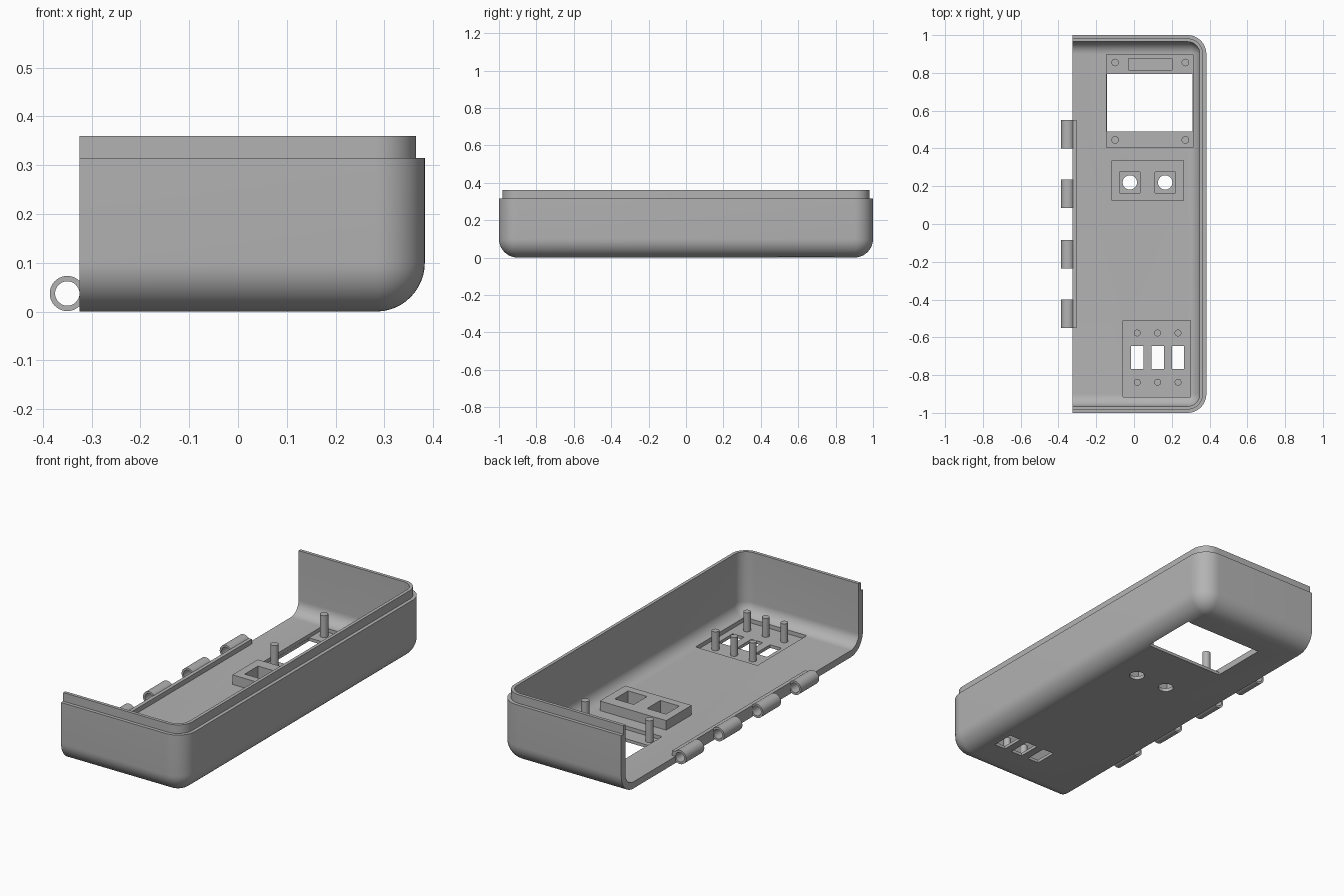
import bpy, bmesh, math
from mathutils import Matrix

cube = bpy.data.objects.get("Cube")
if cube:
    bpy.data.objects.remove(cube, do_unlink=True)

grey = bpy.data.materials.new("light grey plastic")
grey.use_nodes = True
COLOUR = (0.45, 0.45, 0.45, 1)
grey.diffuse_color = COLOUR
grey.node_tree.nodes["Principled BSDF"].inputs["Base Color"].default_value = COLOUR

OPEN_X, SIDE_X, FLOOR, WALL, RADIUS = -0.325, 0.383, 0.035, 0.035, 0.1


def finish(bm, name):
    bmesh.ops.recalc_face_normals(bm, faces=bm.faces[:])
    mesh = bpy.data.meshes.new(name)
    bm.to_mesh(mesh)
    bm.free()
    mesh.materials.append(grey)
    ob = bpy.data.objects.new(name, mesh)
    bpy.context.collection.objects.link(ob)
    return ob


def box(name, x0, x1, y0, y1, z0, z1):
    bm = bmesh.new()
    m = Matrix.Translation(((x0 + x1) / 2, (y0 + y1) / 2, (z0 + z1) / 2))
    m = m @ Matrix.Diagonal((x1 - x0, y1 - y0, z1 - z0, 1))
    bmesh.ops.create_cube(bm, size=1, matrix=m)
    return finish(bm, name)


def peg(name, x, y, r, z0, z1):
    bm = bmesh.new()
    bmesh.ops.create_cone(bm, cap_ends=True, segments=32, radius1=r, radius2=r,
                          depth=z1 - z0, matrix=Matrix.Translation((x, y, (z0 + z1) / 2)))
    return finish(bm, name)


def tray(name, layers, x_open):
    """Stack of outlines, square at the open side and rounded at the other."""
    bm = bmesh.new()
    rings = []
    for inset, z in layers:
        r = max(RADIUS - inset, 0.0005)
        cx, cy = SIDE_X - inset - r, 1 - inset - r
        arc = [(cx + r * math.cos(a), cy + r * math.sin(a))
               for a in (math.pi / 2 * i / 12 for i in range(13))]
        pts = [(x_open, -1 + inset)] + [(x, -y) for x, y in reversed(arc)]
        pts += arc + [(x_open, 1 - inset)]
        rings.append([bm.verts.new((x, y, z)) for x, y in pts])
    n = len(rings[0])
    for a, b in zip(rings, rings[1:]):
        for i in range(n):
            j = (i + 1) % n
            bm.faces.new((a[i], a[j], b[j], b[i]))
    bm.faces.new(rings[0])
    bm.faces.new(rings[-1])
    return finish(bm, name)


def fillet(inset, z, r):
    """Quarter-round layers between the floor and the wall."""
    steps = [math.pi / 2 * i / 12 for i in range(13)]
    return [(inset + r * (1 - math.sin(a)), z + r * (1 - math.cos(a))) for a in steps]


def cut(target, cutter, keep=False):
    mod = target.modifiers.new("cut", "BOOLEAN")
    mod.operation, mod.solver, mod.object = "DIFFERENCE", "EXACT", cutter
    bpy.context.view_layer.objects.active = target
    bpy.ops.object.modifier_apply(modifier=mod.name)
    if not keep:
        bpy.data.objects.remove(cutter, do_unlink=True)


# Shell with stepped rim, then the hollow
shell = tray("case_shell", fillet(0, 0, RADIUS)
             + [(0, 0.315), (0.018, 0.315), (0.018, 0.36)], OPEN_X)
cut(shell, tray("hollow", fillet(WALL, FLOOR, RADIUS - WALL) + [(WALL, 0.5)], -0.5))

# Display recess, opening and connector pocket
RECESS = 0.016
cut(shell, box("display_recess", -0.145, 0.312, 0.405, 0.897, RECESS, 0.12))
cut(shell, box("display_opening", -0.144, 0.311, 0.49, 0.795, -0.1, 0.11))
cut(shell, box("connector_pocket", -0.03, 0.2, 0.815, 0.875, 0.008, 0.1))
for x in (-0.1, 0.272):
    for y in (0.445, 0.855):
        peg("display_peg", x, y, 0.02, RECESS - 0.005, 0.13)

# Switch recess, windows and pegs
cut(shell, box("switch_recess", -0.057, 0.3, -0.915, -0.51, RECESS, 0.15))
for x in (0.017, 0.125, 0.233):
    cut(shell, box("switch_window", x - 0.033, x + 0.033, -0.767, -0.647, -0.1, 0.1))
    for y in (-0.577, -0.838):
        peg("switch_peg", x, y, 0.018, RECESS - 0.005, 0.115)

# Raised button mount with two pockets and round holes
mount = box("button_mount", -0.12, 0.265, 0.125, 0.335, 0.025, 0.085)
for x in (-0.022, 0.165):
    for cutter in (box("button_pocket", x - 0.055, x + 0.055, 0.165, 0.275, 0.018, 0.2),
                   peg("button_hole", x, 0.22, 0.038, -0.1, 0.1)):
        cut(mount, cutter, keep=True)
        cut(shell, cutter)

# Hinge rib and hollow knuckles along the open side
box("hinge_rib", OPEN_X, -0.305, -0.55, 0.55, 0.02, 0.06)
for y in (-0.475, -0.16, 0.16, 0.475):
    bm = bmesh.new()
    rings = []
    for r, side in ((0.036, -1), (0.036, 1), (0.025, 1), (0.025, -1)):
        rings.append([bm.verts.new((-0.35 + r * math.cos(a), y + side * 0.075,
                                    0.037 + r * math.sin(a)))
                      for a in (math.tau * i / 40 for i in range(40))])
    for k in range(4):
        a, b = rings[k], rings[(k + 1) % 4]
        for i in range(40):
            j = (i + 1) % 40
            bm.faces.new((a[i], a[j], b[j], b[i]))
    finish(bm, "hinge_knuckle")

# Smooth curved faces, keep corners sharp
bpy.ops.object.select_all(action="DESELECT")
for ob in bpy.context.scene.objects:
    if ob.type == "MESH":
        ob.select_set(True)
        bpy.context.view_layer.objects.active = ob
bpy.ops.object.shade_smooth_by_angle(angle=math.radians(30))
